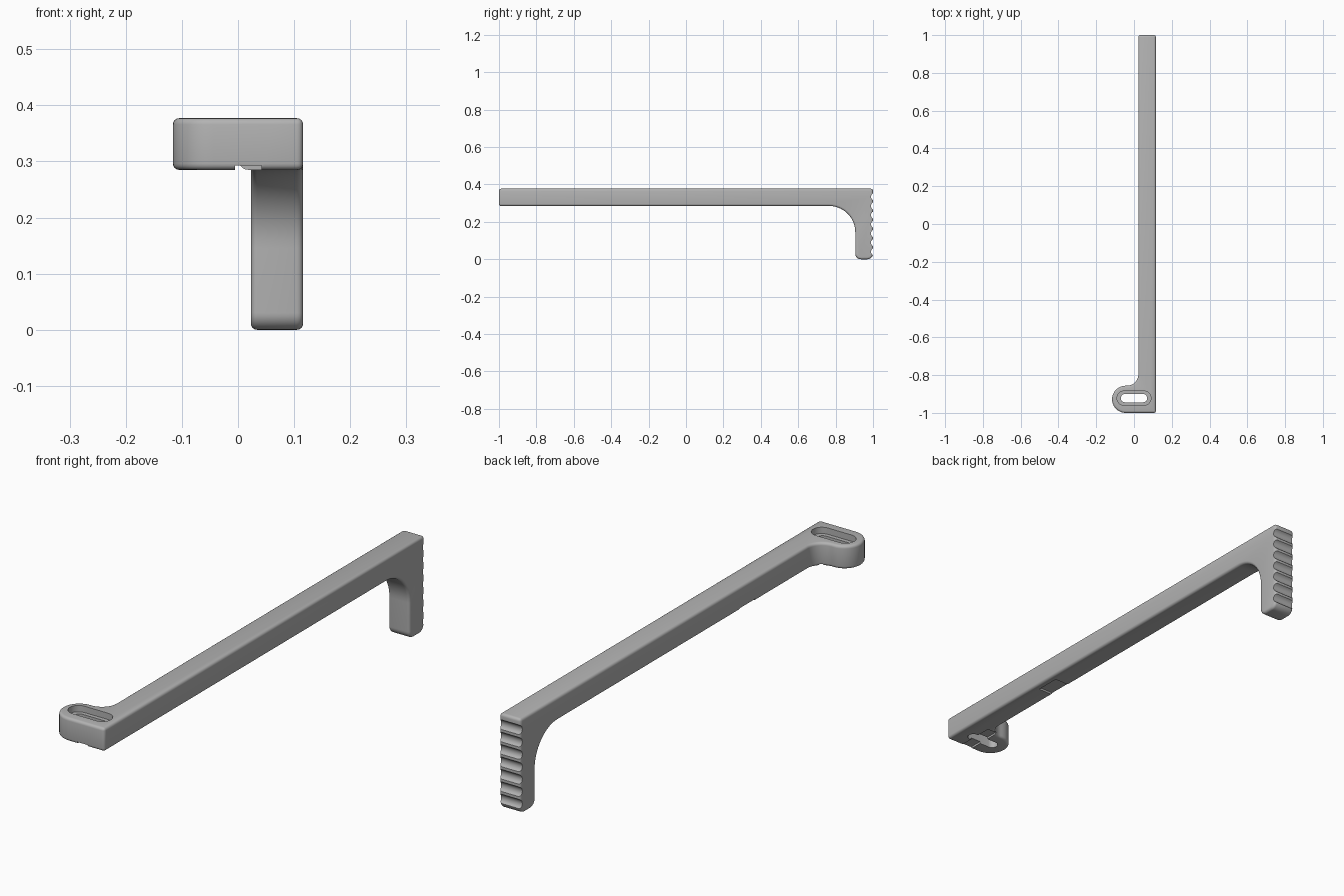
import bpy, bmesh
from math import pi, cos, sin, radians
from mathutils import Vector, Matrix

cube = bpy.data.objects.get("Cube")
if cube:
    bpy.data.objects.remove(cube, do_unlink=True)

grey = bpy.data.materials.new("satin_grey")
grey.use_nodes = True
grey.diffuse_color = (0.45, 0.45, 0.45, 1)
grey.node_tree.nodes["Principled BSDF"].inputs["Base Color"].default_value = grey.diffuse_color

TOP, UNDER = 0.377, 0.285      # height of the bar
INNER, OUTER = 0.023, 0.116    # sides of the bar
SLOT_Y = -0.922


def arc(cx, cy, r, start, end, steps=14):
    angles = [radians(start + (end - start) * i / steps) for i in range(steps + 1)]
    return [(cx + r * cos(a), cy + r * sin(a)) for a in angles]


def prism(name, outline, axis, low, high):
    """Extrude a 2D outline along X (outline in YZ) or Z (outline in XY)."""
    place = (lambda p: (low, *p)) if axis == "X" else (lambda p: (*p, low))
    bm = bmesh.new()
    face = bm.faces.new([bm.verts.new(place(p)) for p in outline])
    side = bmesh.ops.extrude_face_region(bm, geom=[face])
    move = Vector((1, 0, 0) if axis == "X" else (0, 0, 1)) * (high - low)
    bmesh.ops.translate(bm, vec=move, verts=[v for v in side["geom"] if isinstance(v, bmesh.types.BMVert)])
    bmesh.ops.recalc_face_normals(bm, faces=bm.faces)
    mesh = bpy.data.meshes.new(name)
    bm.to_mesh(mesh)
    bm.free()
    mesh.materials.append(grey)
    obj = bpy.data.objects.new(name, mesh)
    bpy.context.collection.objects.link(obj)
    return obj


def capsule(half_length, r):
    c = half_length - r
    return arc(c, SLOT_Y, r, -90, 90) + arc(-c, SLOT_Y, r, 90, 270)


helpers = []


def combine(body, tool, operation):
    mod = body.modifiers.new(tool.name, "BOOLEAN")
    mod.operation = operation
    mod.solver = "EXACT"
    mod.object = tool
    tool.hide_render = True
    helpers.append(tool)


# Side profile: long bar, filleted corner and hanging finger grip
side_profile = [(-1, UNDER), (-1, TOP), (1, TOP)]
side_profile += arc(0.97, 0.03, 0.03, 0, -90, 8) + arc(0.935, 0.03, 0.03, -90, -180, 8)
side_profile += arc(0.765, UNDER - 0.14, 0.14, 0, 90)
body = prism("latch_bar", side_profile, "X", -0.3, 0.3)

# Plan outline: bar with the rounded head reaching out to one side
plan = [(OUTER, -1.1), (OUTER, 1.1), (INNER, 1.1)]
plan += arc(-0.037, -0.796, 0.06, 0, -90)
plan += arc(-0.044, -0.928, 0.072, 90, 270, 20)
plan += [(OUTER, -1.0)]
plan = plan[1:]
combine(body, prism("plan_shape", plan, "Z", -0.1, 0.6), "INTERSECT")

# Rounded outer edges
bevel = body.modifiers.new("edge_round", "BEVEL")
bevel.width = 0.011
bevel.segments = 4
bevel.limit_method = "ANGLE"
bevel.angle_limit = radians(50)
bevel.use_clamp_overlap = False

# Stepped slot through the head
combine(body, prism("slot_recess", capsule(0.09, 0.038), "Z", TOP - 0.025, 0.5), "DIFFERENCE")
combine(body, prism("slot_hole", capsule(0.07, 0.022), "Z", 0.1, 0.5), "DIFFERENCE")

# Shallow clearance cuts under the head and the inner edge of the bar
for name, x0, x1, y0, y1 in (("head_relief", -0.005, 0.042, -1.1, -0.84),
                             ("bar_relief", -0.05, 0.09, -0.47, -0.37)):
    rect = [(x0, y0), (x1, y0), (x1, y1), (x0, y1)]
    combine(body, prism(name, rect, "Z", 0.2, UNDER + 0.008), "DIFFERENCE")

# Grip grooves across the back of the finger piece
for i in range(7):
    groove = arc(1.011, 0.04 + 0.049 * i, 0.022, 0, 345, 23)
    combine(body, prism("grip_groove", groove, "X", -0.2, 0.3), "DIFFERENCE")

# Bake the shape and drop the helpers
bpy.context.view_layer.update()
graph = bpy.context.evaluated_depsgraph_get()
baked = bpy.data.meshes.new_from_object(body.evaluated_get(graph))
body.modifiers.clear()
body.data = baked
for tool in helpers:
    bpy.data.objects.remove(tool, do_unlink=True)

bpy.ops.object.select_all(action="DESELECT")
body.select_set(True)
bpy.context.view_layer.objects.active = body
bpy.ops.object.shade_smooth_by_angle(angle=radians(35))
